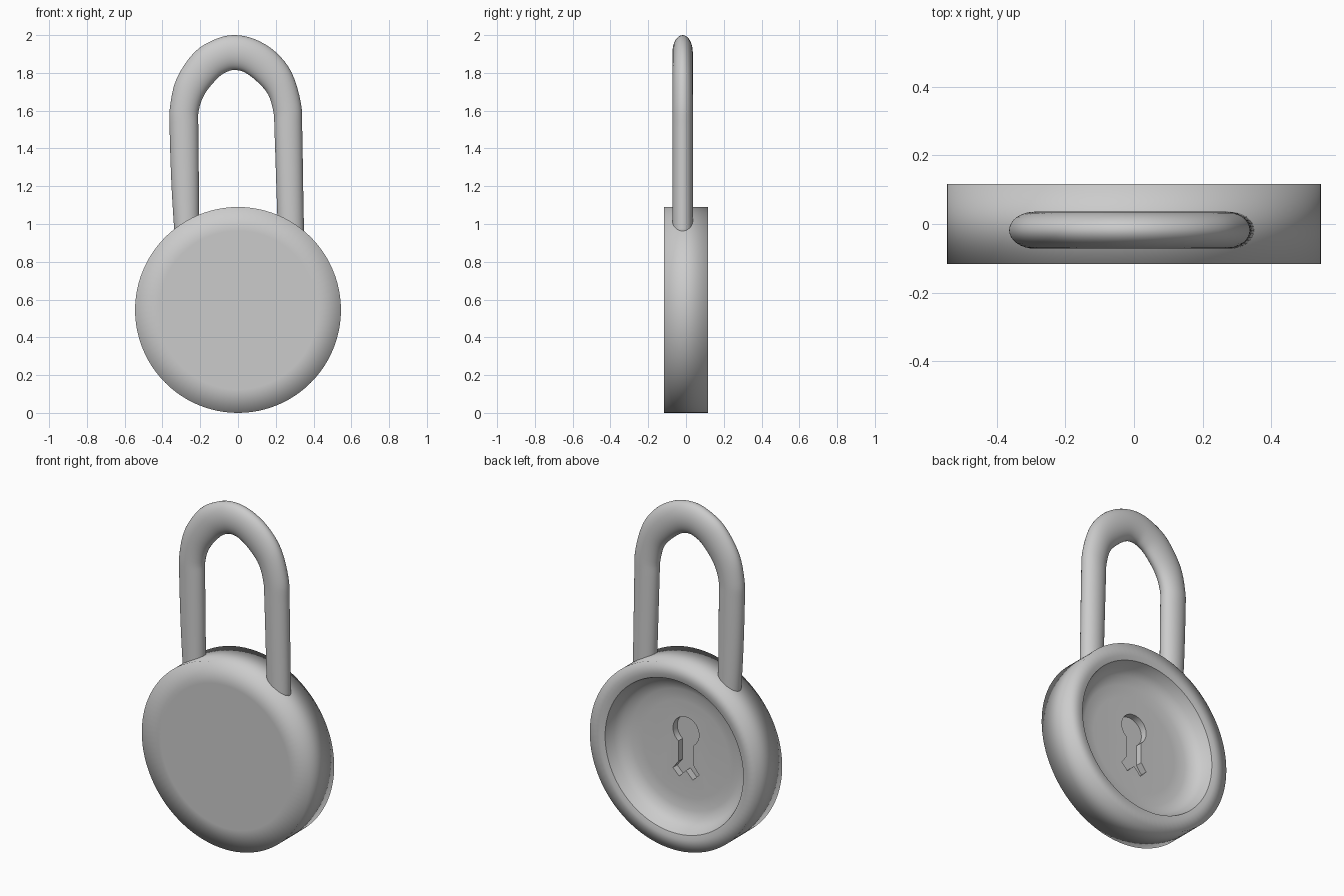
import bpy, bmesh, math
from mathutils import Vector

if "Cube" in bpy.data.objects:
    bpy.data.objects.remove(bpy.data.objects["Cube"])

R, CZ = 0.545, 0.545


def make_object(name, bm):
    bmesh.ops.recalc_face_normals(bm, faces=bm.faces)
    me = bpy.data.meshes.new(name)
    bm.to_mesh(me)
    bm.free()
    me.shade_smooth()
    ob = bpy.data.objects.new(name, me)
    bpy.context.collection.objects.link(ob)
    return ob


def bridge(bm, rings):
    for a, b in zip(rings, rings[1:]):
        n = len(a)
        for i in range(n):
            bm.faces.new((a[i], a[(i + 1) % n], b[(i + 1) % n], b[i]))
    bm.faces.new(rings[0])
    bm.faces.new(rings[-1])


# Round case: lathe about the y axis, flat front, dished back
profile = [(0.42, -0.117), (R, -0.117), (R, 0.117), (0.475, 0.117), (0.45, 0.110),
           (0.43, 0.055), (0.40, 0.022), (0.35, 0.004), (0.28, 0.0)]
N = 96
bm = bmesh.new()
rings = []
for r, y in profile:
    rings.append([bm.verts.new((r * math.cos(2 * math.pi * i / N), y,
                                CZ + r * math.sin(2 * math.pi * i / N))) for i in range(N)])
bridge(bm, rings)
case = make_object("lock_case", bm)

# Keyhole cutter: round top, straight stem, splayed foot with a notch
outline = [(0.05, 0.46), (0.085, 0.415), (0.045, 0.375), (0.0, 0.42),
           (-0.045, 0.375), (-0.085, 0.415), (-0.05, 0.46)]
for i in range(25):
    a = math.radians(234 - 288 * i / 24)
    outline.append((0.085 * math.cos(a), 0.65 + 0.085 * math.sin(a)))
bm = bmesh.new()
bridge(bm, [[bm.verts.new((x, y, z)) for x, z in outline] for y in (-0.04, 0.06)])
cutter = make_object("keyhole_cutter", bm)
cutter.hide_render = True

mod = case.modifiers.new("keyhole", 'BOOLEAN')
mod.operation = 'DIFFERENCE'
mod.solver = 'EXACT'
mod.object = cutter
bpy.context.view_layer.objects.active = case
bpy.ops.object.modifier_apply(modifier=mod.name)
bpy.data.objects.remove(cutter)

# Crisp edges on the keyhole and dish rim, soft shading elsewhere
bm = bmesh.new()
bm.from_mesh(case.data)
for e in bm.edges:
    d = [math.hypot(v.co.x, v.co.z - CZ) for v in e.verts]
    on_rim = all(abs(x - 0.45) < 0.003 for x in d)
    in_hole = max(d) < 0.25 and e.calc_face_angle(0) > 0.5
    e.smooth = not (on_rim or in_hole)
bm.to_mesh(case.data)
bm.free()

# Shackle: oval sections spanning outer and inner outlines (x, z, x, z)
pairs = [(-.335, .93, -.205, .93), (-.352, 1.2, -.207, 1.2), (-.362, 1.5, -.21, 1.5),
         (-.36, 1.62, -.208, 1.6), (-.325, 1.77, -.175, 1.69), (-.23, 1.91, -.105, 1.775),
         (-.12, 1.978, -.055, 1.807), (-.02, 2.0, -.015, 1.815), (.09, 1.978, .035, 1.803),
         (.2, 1.91, .10, 1.755), (.285, 1.8, .16, 1.685), (.333, 1.64, .188, 1.59),
         (.34, 1.5, .193, 1.5), (.345, 1.2, .203, 1.2), (.35, .93, .212, .93)]
pts = [Vector(p) for p in pairs]
path = []
for i in range(len(pts) - 1):
    p0, p1, p2, p3 = pts[max(i - 1, 0)], pts[i], pts[i + 1], pts[min(i + 2, len(pts) - 1)]
    for k in range(4):
        t = k / 4
        path.append(0.5 * (2 * p1 + (p2 - p0) * t + (2 * p0 - 5 * p1 + 4 * p2 - p3) * t ** 2
                           + (3 * p1 - p0 - 3 * p2 + p3) * t ** 3))
path.append(pts[-1])
bm = bmesh.new()
rings = []
for ox, oz, ix, iz in path:
    outer, inner = Vector((ox, -0.018, oz)), Vector((ix, -0.018, iz))
    mid, half = (outer + inner) / 2, (outer - inner) / 2
    ring = []
    for j in range(32):
        a = 2 * math.pi * j / 32
        ring.append(bm.verts.new(mid + half * math.cos(a) + Vector((0, 0.054 * math.sin(a), 0))))
    rings.append(ring)
bridge(bm, rings)
make_object("shackle", bm)
